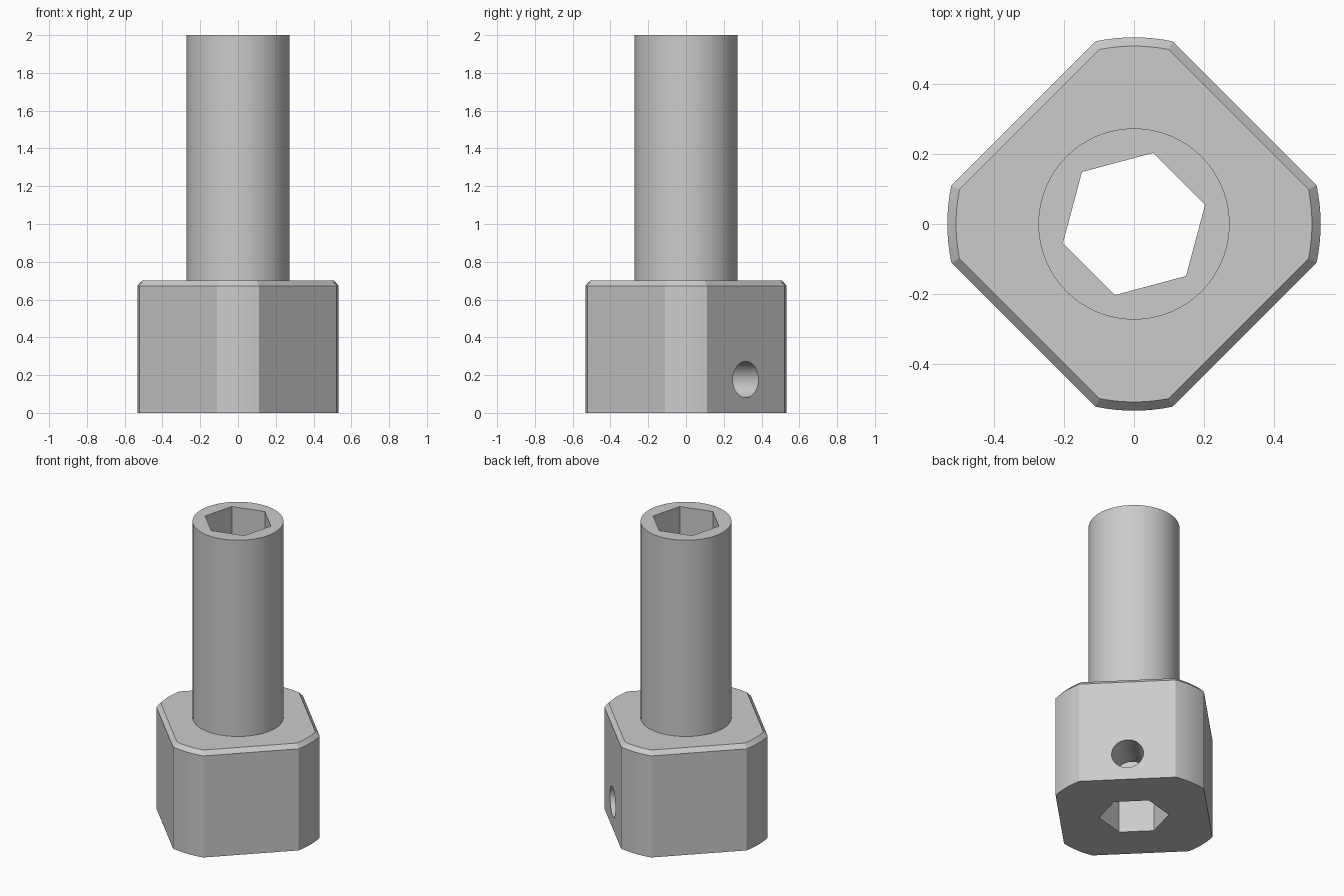
import bpy
import bmesh
from math import acos, cos, sin, pi, radians

cube = bpy.data.objects.get("Cube")
if cube:
    bpy.data.objects.remove(cube, do_unlink=True)

grey = bpy.data.materials.new("plain grey")
grey.use_nodes = True
colour = (0.6, 0.6, 0.6, 1)
grey.diffuse_color = colour
grey.node_tree.nodes["Principled BSDF"].inputs["Base Color"].default_value = colour


def circle(radius, sides, turn=0.0):
    return [(radius * cos(turn + 2 * pi * i / sides), radius * sin(turn + 2 * pi * i / sides))
            for i in range(sides)]


def rounded_square(apothem, radius, steps=8):
    """Diamond-set square whose corners are trimmed by a circle."""
    half = pi / 4 - acos(apothem / radius)
    return [(radius * cos(a), radius * sin(a))
            for corner in range(4)
            for a in (corner * pi / 2 + half * (2 * i / steps - 1) for i in range(steps + 1))]


def loft(name, layers):
    """Closed solid through (outline, height) layers with equal point counts."""
    bm = bmesh.new()
    rings = [[bm.verts.new((x, y, z)) for x, y in outline] for outline, z in layers]
    for low, high in zip(rings, rings[1:]):
        for i in range(len(low)):
            j = (i + 1) % len(low)
            bm.faces.new((low[i], low[j], high[j], high[i]))
    bm.faces.new(rings[0][::-1])
    bm.faces.new(rings[-1])
    bmesh.ops.recalc_face_normals(bm, faces=bm.faces)
    mesh = bpy.data.meshes.new(name)
    bm.to_mesh(mesh)
    bm.free()
    mesh.materials.append(grey)
    obj = bpy.data.objects.new(name, mesh)
    bpy.context.collection.objects.link(obj)
    return obj


# Square head with chamfered top
head = loft("socket_head", [
    (rounded_square(0.447, 0.533), 0),
    (rounded_square(0.447, 0.533), 0.673),
    (rounded_square(0.422, 0.508), 0.7),
])

# Round shaft, hexagonal through bore, and side hole into the bore
shaft = loft("round_shaft", [(circle(0.273, 64), 0.4), (circle(0.273, 64), 2)])
bore_outline = circle(0.21, 6, radians(15))
bore = loft("hex_bore_cutter", [(bore_outline, -0.2), (bore_outline, 2.2)])
side_hole = loft("side_hole_cutter", [(circle(0.096, 40), 0.1), (circle(0.096, 40), 0.7)])
side_hole.rotation_euler = (0, pi / 2, pi / 4)
side_hole.location.z = 0.177

for tool, operation in ((shaft, "UNION"), (bore, "DIFFERENCE"), (side_hole, "DIFFERENCE")):
    mod = head.modifiers.new(tool.name, "BOOLEAN")
    mod.object = tool
    mod.operation = operation
    mod.solver = "EXACT"
    tool.hide_render = True

# Bake the booleans and drop the helpers
bpy.context.view_layer.update()
depsgraph = bpy.context.evaluated_depsgraph_get()
baked = bpy.data.meshes.new_from_object(head.evaluated_get(depsgraph))
head.modifiers.clear()
head.data = baked
for tool in (shaft, bore, side_hole):
    bpy.data.objects.remove(tool, do_unlink=True)
head.name = "socket_with_shaft"

# Smooth curved walls, crisp edges
bpy.ops.object.select_all(action="DESELECT")
head.select_set(True)
bpy.context.view_layer.objects.active = head
bpy.ops.object.shade_smooth_by_angle(angle=radians(20))
